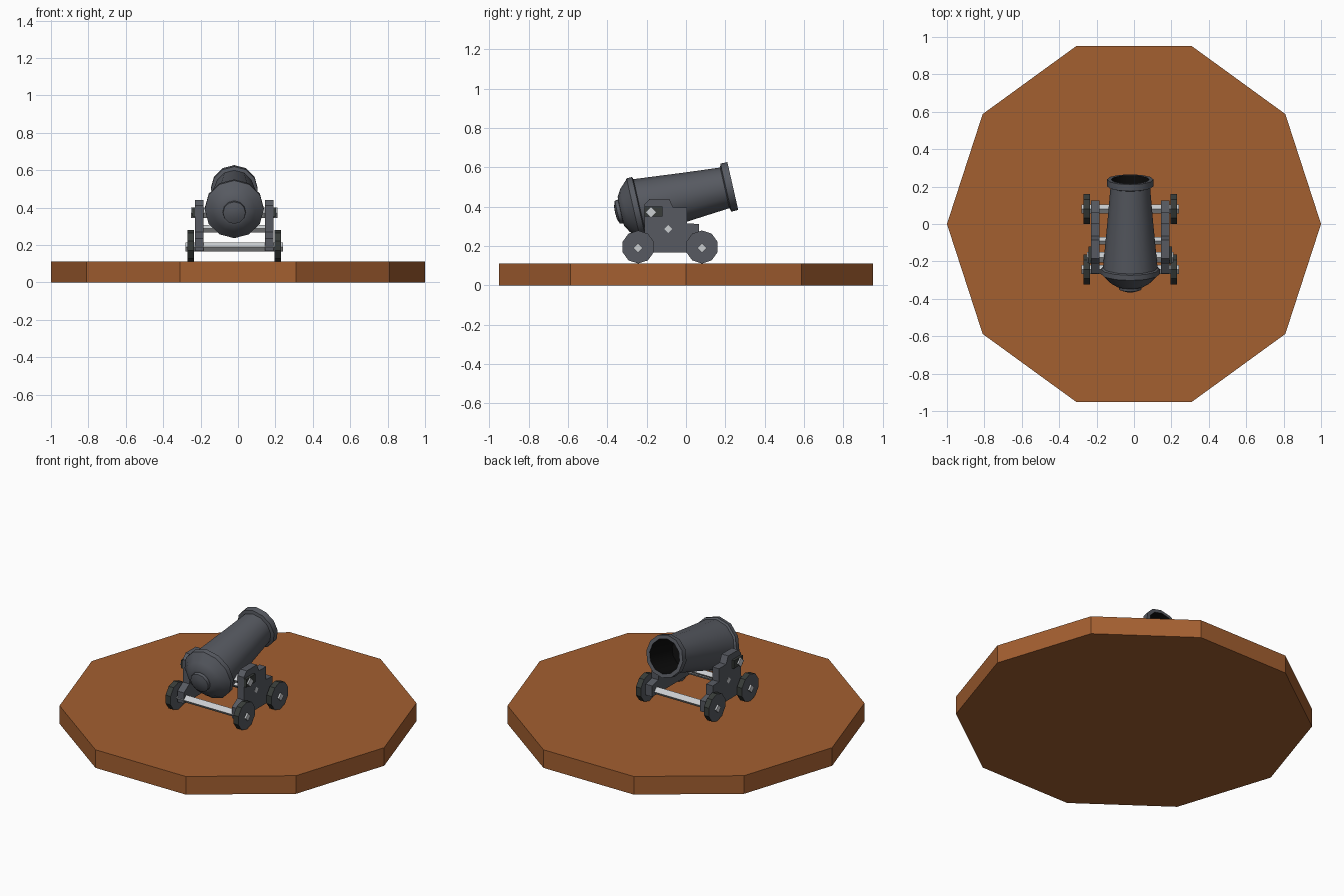
import bpy, bmesh, math
from mathutils import Matrix, Vector

if "Cube" in bpy.data.objects:
    bpy.data.objects.remove(bpy.data.objects["Cube"])


def mat(name, rgb):
    m = bpy.data.materials.new(name)
    m.diffuse_color = (*rgb, 1)
    m.use_nodes = True
    m.node_tree.nodes["Principled BSDF"].inputs["Base Color"].default_value = m.diffuse_color
    return m


WOOD = mat("brown wood", (0.37, 0.115, 0.03))
IRON = mat("grey iron", (0.095, 0.102, 0.12))
DARK = mat("dark iron", (0.04, 0.046, 0.042))
STEEL = mat("bright steel", (0.6, 0.62, 0.64))
BLACK = mat("black bore", (0.004, 0.004, 0.004))
CX = -0.02  # centre line of the cannon


def finish(name, bm, mats, smooth=None):
    bmesh.ops.recalc_face_normals(bm, faces=bm.faces)
    me = bpy.data.meshes.new(name)
    bm.to_mesh(me)
    bm.free()
    ob = bpy.data.objects.new(name, me)
    bpy.context.collection.objects.link(ob)
    for m in mats:
        me.materials.append(m)
    if smooth:
        bpy.ops.object.select_all(action='DESELECT')
        bpy.context.view_layer.objects.active = ob
        ob.select_set(True)
        bpy.ops.object.shade_smooth_by_angle(angle=math.radians(smooth))
    return ob


def x_cylinder(name, x, y, z, r, length, sides, mats, turn=0.0, caps_only=False):
    """Cylinder lying along x; first material on caps, second on the rim."""
    bm = bmesh.new()
    bmesh.ops.create_cone(bm, cap_ends=True, segments=sides, radius1=r, radius2=r, depth=length,
                          matrix=Matrix.Translation((x, y, z)) @ Matrix.Rotation(math.pi / 2, 4, 'Y')
                          @ Matrix.Rotation(turn, 4, 'Z'))
    if len(mats) > 1:
        bm.normal_update()
        for f in bm.faces:
            f.material_index = 0 if abs(f.normal.x) > 0.9 else 1
    return finish(name, bm, mats)


# Ten-sided base plate
bm = bmesh.new()
bmesh.ops.create_cone(bm, cap_ends=True, segments=10, radius1=1, radius2=1, depth=0.112,
                      matrix=Matrix.Translation((0, 0, 0.056)) @ Matrix.Rotation(math.pi / 2, 4, 'Z'))
if max(v.co.x for v in bm.verts) < 0.99:
    bmesh.ops.rotate(bm, verts=bm.verts, matrix=Matrix.Rotation(math.pi / 10, 3, 'Z'))
finish("base_plate", bm, [WOOD])

# Barrel: lathe profile (radius, distance along the axis from the muzzle face)
profile = [(0, -0.22), (0.098, -0.22), (0.102, 0.0), (0.125, 0.0), (0.125, -0.036), (0.106, -0.042),
           (0.121, -0.22), (0.138, -0.40), (0.146, -0.485), (0.158, -0.49), (0.158, -0.518),
           (0.148, -0.525), (0.112, -0.562), (0.076, -0.583), (0.062, -0.585), (0.060, -0.602),
           (0.032, -0.612), (0, -0.614)]
bm = bmesh.new()
N = 12
axis = Matrix.Translation((CX, 0.238, 0.505)) @ Matrix.Rotation(math.radians(12.8), 4, 'X')
rings = []
for r, s in profile:
    count = N if r else 1
    rings.append([bm.verts.new(axis @ Vector((r * math.cos(2 * math.pi * i / N), s,
                                              r * math.sin(2 * math.pi * i / N))))
                  for i in range(count)])
for k, (a, b) in enumerate(zip(rings, rings[1:])):
    for i in range(N):
        j = (i + 1) % N
        loop = [a[i % len(a)], a[j % len(a)], b[j % len(b)], b[i % len(b)]]
        f = bm.faces.new(list(dict.fromkeys(loop)))
        f.material_index = 1 if k < 2 else 0
finish("barrel", bm, [IRON, BLACK], smooth=32)

# Stepped carriage cheeks, wheels and trunnion caps on both sides
cheek = [(-0.265, 0.167), (0.125, 0.167), (0.125, 0.235), (0.065, 0.25), (0.065, 0.312), (0.005, 0.315),
         (0.005, 0.395), (-0.065, 0.395), (-0.085, 0.44), (-0.185, 0.44), (-0.212, 0.41),
         (-0.212, 0.27), (-0.265, 0.235)]
WHEEL_Y = {"rear": 0.081, "front": -0.243}
for side, sx in (("left", -1), ("right", 1)):
    bm = bmesh.new()
    face = bm.faces.new([bm.verts.new((CX + sx * 0.164, y, z)) for y, z in cheek])
    ext = bmesh.ops.extrude_face_region(bm, geom=[face])
    bmesh.ops.translate(bm, vec=(sx * 0.045, 0, 0),
                        verts=[g for g in ext["geom"] if isinstance(g, bmesh.types.BMVert)])
    finish(side + "_carriage_cheek", bm, [IRON])

    for end, y in WHEEL_Y.items():
        x_cylinder(f"{side}_{end}_wheel", CX + sx * 0.2325, y, 0.195, 0.084, 0.034, 10,
                   [IRON, DARK], math.pi / 10)

    # Angled cap plate holding the trunnion
    bm = bmesh.new()
    bmesh.ops.create_cube(bm, size=1, matrix=Matrix.Translation((CX + sx * 0.213, -0.165, 0.376))
                          @ Matrix.Diagonal((0.022, 0.09, 0.05, 1)))
    finish(side + "_trunnion_cap", bm, [DARK])

# Square steel axles, trunnion and cross rod
for end, y in WHEEL_Y.items():
    x_cylinder(end + "_axle", CX, y, 0.19, 0.024, 0.52, 4, [STEEL])
x_cylinder("trunnion", CX, -0.178, 0.372, 0.028, 0.465, 4, [STEEL])
x_cylinder("cross_rod", CX, -0.09, 0.287, 0.02, 0.419, 4, [STEEL])
